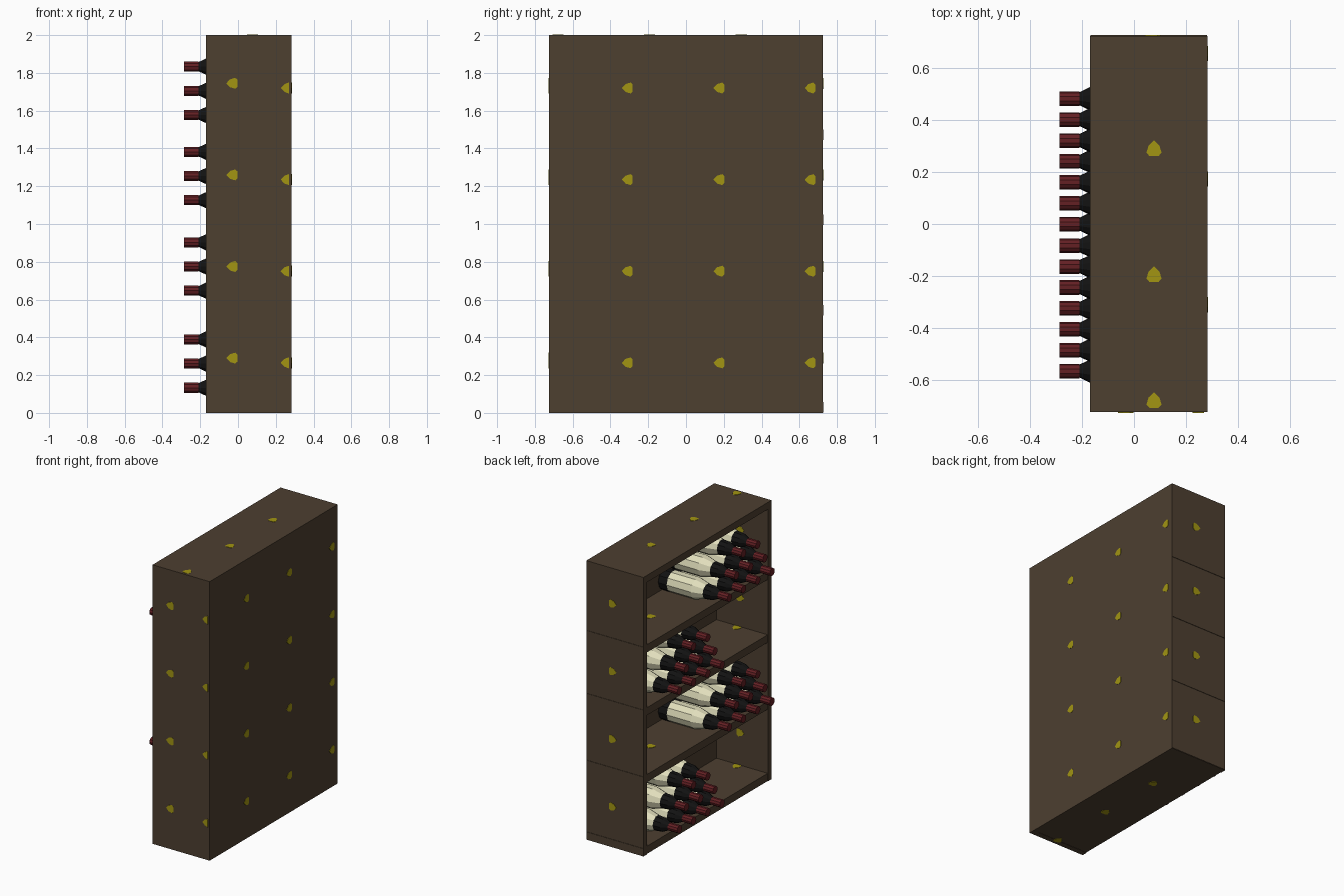
import bpy, bmesh, math
from mathutils import Vector

cube = bpy.data.objects.get("Cube")
if cube:
    bpy.data.objects.remove(cube, do_unlink=True)


def material(name, rgb):
    m = bpy.data.materials.new(name)
    m.use_nodes = True
    color = (*rgb, 1)
    m.diffuse_color = color
    bsdf = m.node_tree.nodes["Principled BSDF"]
    bsdf.inputs["Base Color"].default_value = color
    bsdf.inputs["Roughness"].default_value = 0.9
    return m


WOOD = material("dark wood", (0.075, 0.05, 0.03))
YELLOW = material("yellow fleck", (0.36, 0.30, 0.006))
CREAM = material("cream label", (0.75, 0.73, 0.50))
BLACK = material("black glass", (0.006, 0.006, 0.006))
RED = material("red capsule", (0.125, 0.014, 0.017))


def add_object(name, mesh, location=(0, 0, 0)):
    ob = bpy.data.objects.new(name, mesh)
    ob.location = location
    bpy.context.collection.objects.link(ob)
    return ob


def finish(bm, name, mats):
    bmesh.ops.recalc_face_normals(bm, faces=bm.faces)
    mesh = bpy.data.meshes.new(name)
    bm.to_mesh(mesh)
    bm.free()
    for m in mats:
        mesh.materials.append(m)
    return mesh


def board(name, lo, hi):
    bm = bmesh.new()
    bmesh.ops.create_cube(bm, size=1)
    lo, hi = Vector(lo), Vector(hi)
    for v in bm.verts:
        v.co = (lo + hi) / 2 + v.co * (hi - lo)
    add_object(name, finish(bm, name, [WOOD]))


# Case: open towards -x, closed at +x
FRONT, BACK, INNER, HALF, WALL = -0.17, 0.283, 0.238, 0.725, 0.685
FLOORS = [0.057, 0.571, 1.05, 1.501]
board("top_board", (FRONT, -HALF, 1.95), (BACK, HALF, 2))
board("back_panel", (INNER, -WALL, 0), (BACK, WALL, 1.95))
board("right_side", (FRONT, -HALF, 0), (BACK, -WALL, 1.95))
board("left_side", (FRONT, WALL, 0), (BACK, HALF, 1.95))
for i, z in enumerate(FLOORS):
    board(f"shelf_{i + 1}", (FRONT + 0.002, -WALL, z - 0.055),
          (BACK - 0.002, HALF + 0.003, z))

# Teardrop flecks set as thin plates on the wood
TEARDROP = [(0.032, 0), (0.012, 0.021), (-0.015, 0.029), (-0.028, 0.018),
            (-0.028, -0.018), (-0.015, -0.029), (0.012, -0.021)]


def flecks(name, centers, point, normal, tail=-1):
    point, normal = Vector(point), Vector(normal)
    side = normal.cross(point)
    bm = bmesh.new()
    for c in centers:
        ring = [Vector(c) + point * max(u, tail) + side * v for u, v in TEARDROP]
        low = [bm.verts.new(p - normal * 0.002) for p in ring]
        high = [bm.verts.new(p + normal * 0.002) for p in ring]
        bm.faces.new(high)
        bm.faces.new(low[::-1])
        for i in range(len(ring)):
            j = (i + 1) % len(ring)
            bm.faces.new((low[i], low[j], high[j], high[i]))
    add_object(name, finish(bm, name, [YELLOW]))


STEP = 0.485
lower = [0.265 + STEP * i for i in range(4)]
upper = [0.29 + STEP * i for i in range(4)]
across = [0.29 - STEP * i for i in range(3)]
flecks("back_flecks", [(BACK, y, z) for y in (-0.308, 0.177, 0.66) for z in lower],
       (0, -1, 0), (1, 0, 0), -0.026)
flecks("right_flecks", [(-0.03, -HALF, z) for z in upper], (-1, 0, 0), (0, -1, 0))
flecks("right_edge_flecks", [(0.258, -HALF, z) for z in lower],
       (-1, 0, 0), (0, -1, 0), -0.011)
flecks("left_flecks", [(0.075, HALF, z) for z in upper], (-1, 0, 0), (0, 1, 0))
flecks("right_inner_flecks", [(0.05, -WALL, z) for z in upper], (-1, 0, 0), (0, 1, 0))
flecks("left_inner_flecks", [(0.05, WALL, z) for z in upper], (-1, 0, 0), (0, -1, 0))
flecks("top_flecks", [(0.077, y, 2) for y in across], (0, 1, 0), (0, 0, 1))
flecks("bottom_flecks", [(0.077, y, 0.002) for y in across], (0, 1, 0), (0, 0, -1))
for i, z in enumerate(FLOORS):
    flecks(f"shelf_flecks_{i + 1}", [(0.06, y + 0.025, z) for y in across],
           (0, 1, 0), (0, 0, 1))

# Bottle profile: x position, radius, material index of the band that follows
PROFILE = [(0.232, 0.068, 1), (0.222, 0.075, 1), (0.16, 0.075, 0),
           (-0.03, 0.075, 0), (-0.11, 0.053, 1), (-0.165, 0.047, 1),
           (-0.21, 0.025, 2), (-0.21, 0.028, 2), (-0.287, 0.028, 2)]
SIDES = 10


def bottle_mesh():
    bm = bmesh.new()
    rings = []
    for x, r, _ in PROFILE:
        angles = [math.tau * (i + 0.5) / SIDES for i in range(SIDES)]
        rings.append([bm.verts.new((x, r * math.sin(a), r * math.cos(a)))
                      for a in angles])
    for a, b, (_, _, band) in zip(rings, rings[1:], PROFILE):
        for i in range(SIDES):
            j = (i + 1) % SIDES
            bm.faces.new((a[i], a[j], b[j], b[i])).material_index = band
    bm.faces.new(rings[0]).material_index = 1
    bm.faces.new(rings[-1]).material_index = 2
    return finish(bm, "bottle", [CREAM, BLACK, RED])


# Each shelf holds a stack of four, three and two, on alternating sides
bottle = bottle_mesh()
PITCH = 0.161
for s, floor in enumerate(FLOORS):
    middle = 0.241 if s % 2 == 0 else -0.325
    for row, count in enumerate((4, 3, 2)):
        for k in range(count):
            y = middle + (k - (count - 1) / 2) * PITCH
            add_object(f"bottle_{s + 1}_{row + 1}_{k + 1}", bottle,
                       (0, y, floor + 0.076 + row * 0.128))
